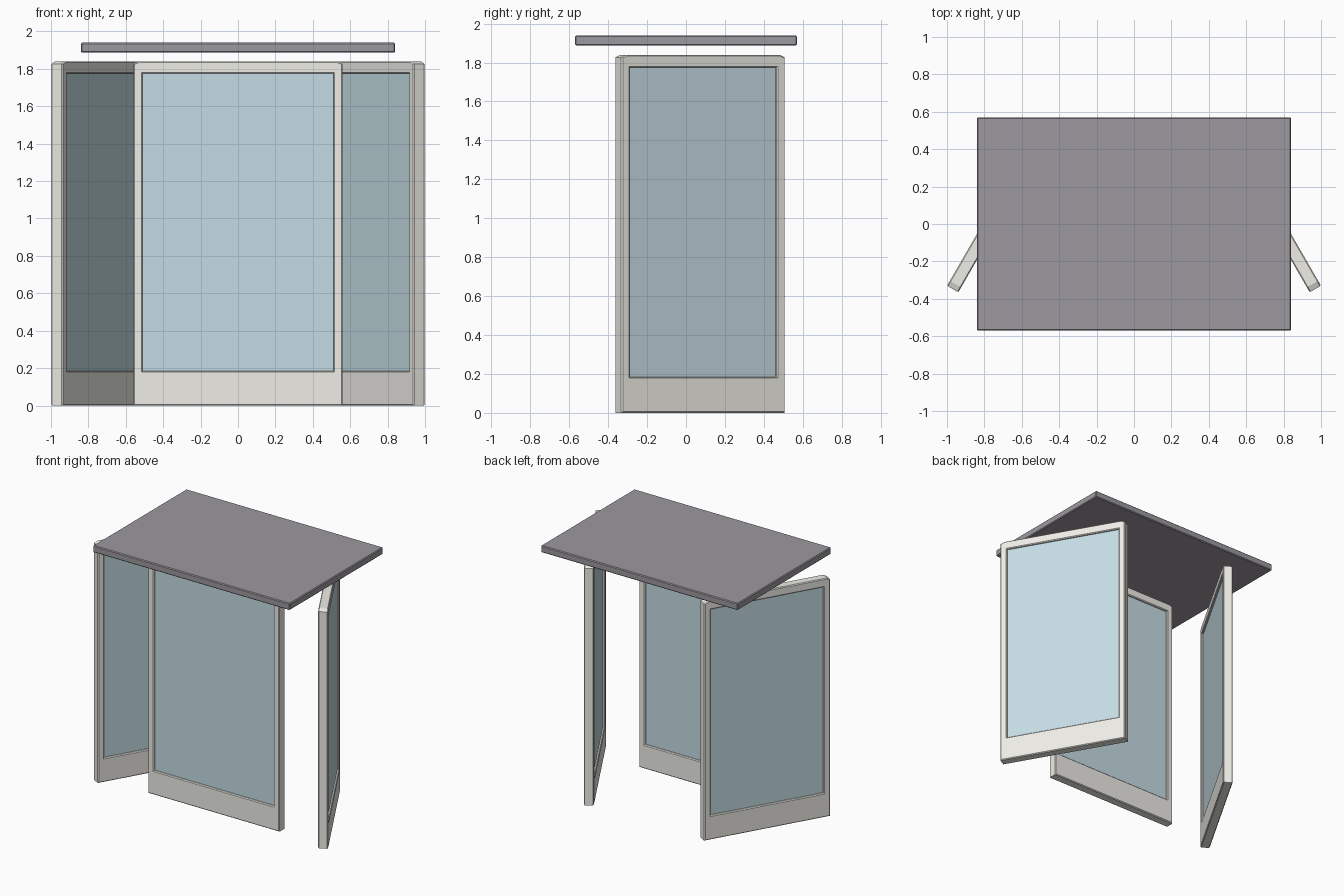
import bpy, bmesh
from math import radians
from mathutils import Matrix

if "Cube" in bpy.data.objects:
    bpy.data.objects.remove(bpy.data.objects["Cube"])

HEIGHT, THICK, EDGE = 1.84, 0.07, 0.006


def material(name, rgb):
    m = bpy.data.materials.new(name)
    m.diffuse_color = (*rgb, 1)
    m.use_nodes = True
    m.node_tree.nodes["Principled BSDF"].inputs["Base Color"].default_value = m.diffuse_color
    return m


FRAME = material("off_white_frame", (0.86, 0.85, 0.80))
GLASS = material("pale_blue_glass", (0.56, 0.72, 0.78))
ROOF = material("grey_roof", (0.34, 0.32, 0.35))


def add_object(name, mesh, mat, xform):
    mesh.transform(xform)
    mesh.materials.clear()
    mesh.materials.append(mat)
    for p in mesh.polygons:
        p.use_smooth = False
    ob = bpy.data.objects.new(name, mesh)
    bpy.context.collection.objects.link(ob)
    return ob


def box(name, size, mat, xform, bevel=0):
    bm = bmesh.new()
    bmesh.ops.create_cube(bm, size=1)
    bmesh.ops.scale(bm, vec=size, verts=bm.verts)
    if bevel:
        bmesh.ops.bevel(bm, geom=bm.edges[:], offset=bevel, segments=1, affect='EDGES')
    mesh = bpy.data.meshes.new(name)
    bm.to_mesh(mesh)
    bm.free()
    return add_object(name, mesh, mat, xform)


def frame_mesh(outlines):
    # filled 2D outline with a window hole, extruded and chamfered
    cu = bpy.data.curves.new("outline", 'CURVE')
    cu.dimensions, cu.fill_mode = '2D', 'BOTH'
    cu.extrude, cu.bevel_depth = THICK / 2 - EDGE, EDGE
    cu.bevel_resolution, cu.offset = 0, -EDGE
    for pts in outlines:
        sp = cu.splines.new('POLY')
        sp.points.add(len(pts) - 1)
        for p, (x, y) in zip(sp.points, pts):
            p.co = (x, y, 0, 1)
        sp.use_cyclic_u = True
    tmp = bpy.data.objects.new("outline", cu)
    bpy.context.collection.objects.link(tmp)
    dg = bpy.context.evaluated_depsgraph_get()
    mesh = bpy.data.meshes.new_from_object(tmp.evaluated_get(dg))
    bpy.data.objects.remove(tmp)
    return mesh


def panel(name, width, x, y, angle):
    w, g = width / 2, width / 2 - 0.05
    lo, hi = 0.185, 1.775
    outer = [(-w, 0), (w, 0), (w, HEIGHT - 0.013), (w - 0.03, HEIGHT),
             (-w + 0.03, HEIGHT), (-w, HEIGHT - 0.013)]
    hole = [(-g, lo), (-g, hi), (g, hi), (g, lo)]
    place = Matrix.Translation((x, y, 0)) @ Matrix.Rotation(radians(angle), 4, 'Z')
    add_object(name + "_frame", frame_mesh([outer, hole]), FRAME,
               place @ Matrix.Rotation(radians(90), 4, 'X'))
    # glass pane, slightly recessed on both sides
    box(name + "_glass", (2 * g + 0.01, THICK - 0.03, hi - lo + 0.01), GLASS,
        place @ Matrix.Translation((0, 0, (lo + hi) / 2)))


# front panel and the two splayed side panels
panel("front_panel", 1.12, 0, -0.262, 0)
for side, label in ((1, "right"), (-1, "left")):
    panel(label + "_panel", 0.97, side * 0.727, 0.0725, side * -60)

# floating roof slab
box("roof", (1.68, 1.14, 0.053), ROOF, Matrix.Translation((0, 0, 1.9135)), 0.006)
